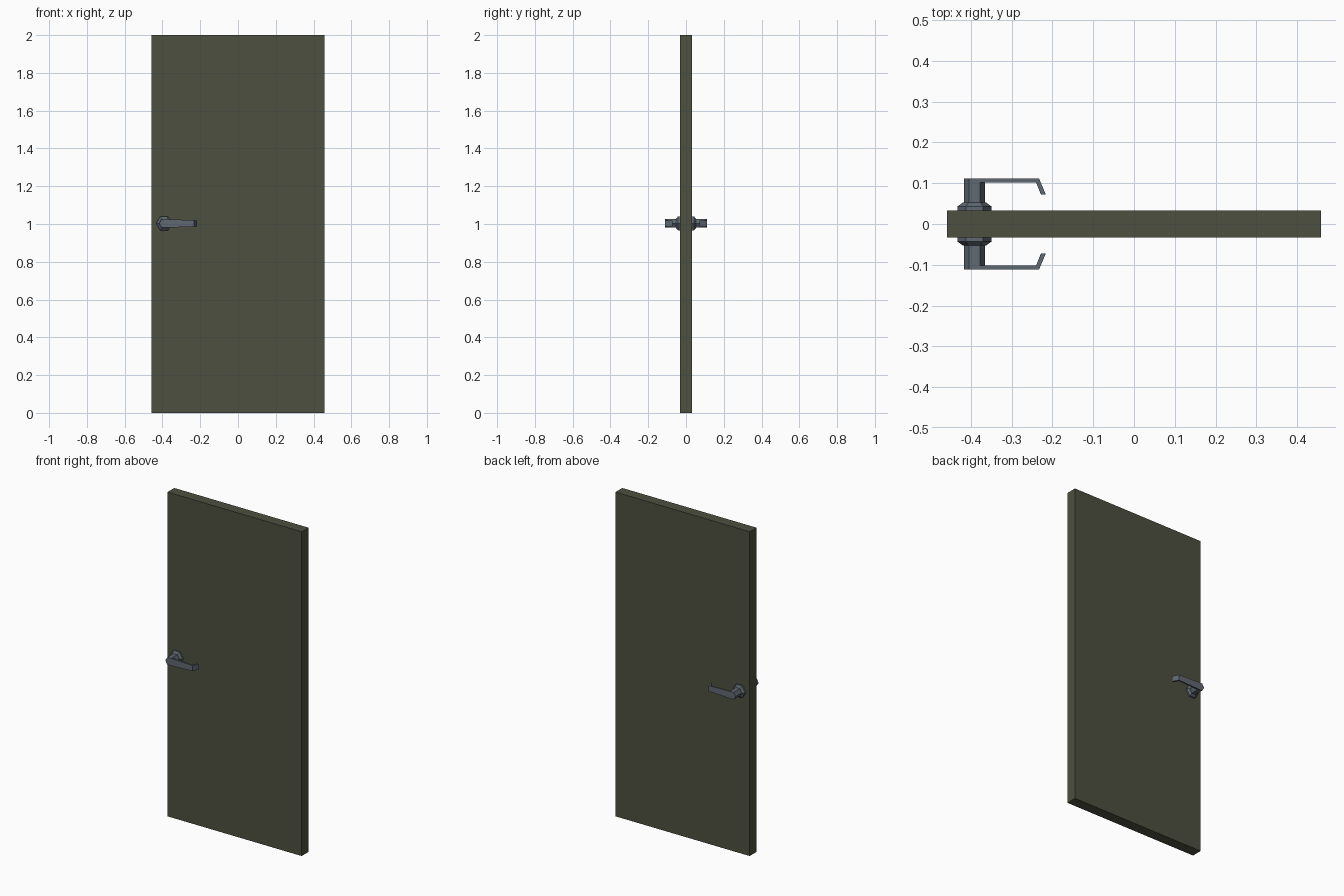
import bpy, bmesh, math

if "Cube" in bpy.data.objects:
    bpy.data.objects.remove(bpy.data.objects["Cube"])

HX, HZ = -0.391, 1.003   # handle axis


def material(name, rgb):
    m = bpy.data.materials.new(name)
    m.diffuse_color = (*rgb, 1)
    m.use_nodes = True
    m.node_tree.nodes["Principled BSDF"].inputs["Base Color"].default_value = m.diffuse_color
    return m


def finish(name, bm, mat):
    bmesh.ops.recalc_face_normals(bm, faces=bm.faces)
    me = bpy.data.meshes.new(name)
    bm.to_mesh(me)
    bm.free()
    me.materials.append(mat)
    ob = bpy.data.objects.new(name, me)
    bpy.context.collection.objects.link(ob)
    return ob


def loft(name, rings, mat):
    """Skin a list of equal-length vertex rings and cap both ends."""
    bm = bmesh.new()
    vs = [[bm.verts.new(p) for p in r] for r in rings]
    n = len(rings[0])
    for a, b in zip(vs, vs[1:]):
        for i in range(n):
            j = (i + 1) % n
            bm.faces.new((a[i], a[j], b[j], b[i]))
    bm.faces.new(vs[0])
    bm.faces.new(vs[-1])
    return finish(name, bm, mat)


def hexagon(r, y):
    return [(HX + r * math.cos(k * math.pi / 3), y,
             HZ + r * math.sin(k * math.pi / 3)) for k in range(6)]


olive = material("dark_olive_paint", (0.075, 0.08, 0.05))
steel = material("grey_steel", (0.115, 0.14, 0.165))

# door slab
bm = bmesh.new()
bmesh.ops.create_cube(bm, size=1)
bmesh.ops.scale(bm, vec=(0.916, 0.066, 2), verts=bm.verts)
bmesh.ops.translate(bm, vec=(0, 0, 1), verts=bm.verts)
finish("door_panel", bm, olive)

# lever stations: outer x, outer y, inner x, inner y, half height
stations = [(-0.378, 0.112, -0.378, 0.102, 0.0225),
            (-0.233, 0.112, -0.240, 0.102, 0.017),
            (-0.216, 0.072, -0.228, 0.072, 0.016)]

for side, s in (("front", -1), ("back", 1)):
    # hexagonal rose with a chamfered rim
    loft(side + "_rose", [hexagon(0.042, s * 0.032), hexagon(0.042, s * 0.043),
                          hexagon(0.028, s * 0.053)], steel)
    # hexagonal spindle
    loft(side + "_spindle", [hexagon(0.0262, s * 0.045),
                             hexagon(0.0262, s * 0.112)], steel)
    # flat lever with its tip bent back to the door
    loft(side + "_lever",
         [[(xo, s * yo, HZ - h), (xo, s * yo, HZ + h),
           (xi, s * yi, HZ + h), (xi, s * yi, HZ - h)]
          for xo, yo, xi, yi, h in stations], steel)
